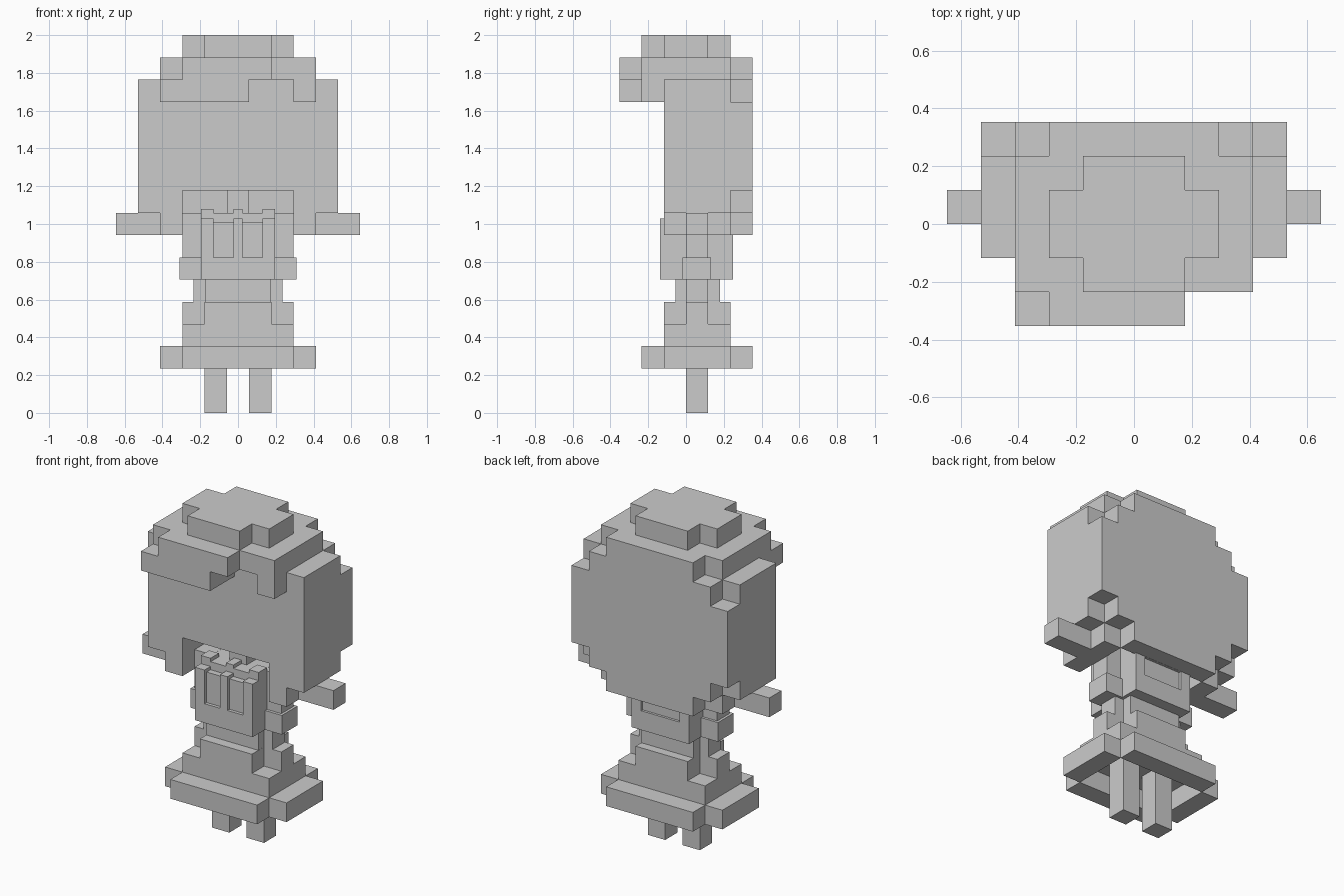
import bpy, bmesh, math
from itertools import product

if "Cube" in bpy.data.objects:
    bpy.data.objects.remove(bpy.data.objects["Cube"])

U = 2 / 17  # edge of one block

grey = bpy.data.materials.new("light_grey")
grey.diffuse_color = (0.6, 0.6, 0.6, 1)
grey.use_nodes = True
grey.node_tree.nodes["Principled BSDF"].inputs["Base Color"].default_value = grey.diffuse_color


def part(name, boxes, unit=U):
    """Fuse boxes (x0, x1, y0, y1, z0, z1) into one clean outer skin."""
    cuts = [sorted({round(b[2 * a + i] * unit, 5) for b in boxes for i in (0, 1)}) for a in range(3)]
    cells = set()
    for b in boxes:
        spans = []
        for a in range(3):
            lo, hi = (cuts[a].index(round(b[2 * a + i] * unit, 5)) for i in (0, 1))
            spans.append(range(lo, hi))
        cells.update(product(*spans))
    bm = bmesh.new()
    for c in cells:
        for a, s in product(range(3), (0, 1)):
            n = list(c)
            n[a] += 2 * s - 1
            if tuple(n) in cells:
                continue
            p, q = (a + 1) % 3, (a + 2) % 3
            vs = []
            for dp, dq in ((0, 0), (1, 0), (1, 1), (0, 1)):
                i = list(c)
                i[a] += s
                i[p] += dp
                i[q] += dq
                vs.append(bm.verts.new([cuts[k][i[k]] for k in range(3)]))
            bm.faces.new(vs if s else vs[::-1])
    bmesh.ops.remove_doubles(bm, verts=bm.verts[:], dist=1e-4)
    bmesh.ops.dissolve_limit(bm, angle_limit=math.radians(1), verts=bm.verts[:], edges=bm.edges[:])
    me = bpy.data.meshes.new(name)
    bm.to_mesh(me)
    bm.free()
    me.materials.append(grey)
    ob = bpy.data.objects.new(name, me)
    bpy.context.collection.objects.link(ob)


def wide(x, y0, y1, z0, z1):
    """Box centred across x."""
    return (-x, x, y0, y1, z0, z1)


def pair(x0, x1, *rest):
    """Box and its mirror image across x."""
    return [(x0, x1, *rest), (-x1, -x0, *rest)]


# Legs and skirt
part("legs", pair(0.5, 1.5, 0, 1, 0, 3))
part("skirt_hem", [wide(2.5, -2, -1, 2, 3), wide(2.5, 2, 3, 2, 3)] + pair(2.5, 3.5, -1, 2, 2, 3))
part("skirt", [wide(2.5, -1, 2, 3, 4), wide(1.5, -1, 2, 4, 5), wide(2.5, 0, 1, 4, 5)])

# Waist, torso and outstretched arms
part("waist", [wide(0.176, -0.055, 0.18, 5 * U, 6 * U), wide(0.235, 0, U, 5 * U, 6 * U)], 1)
part("torso", [wide(0.176, -0.118, -0.08, 0.71, 1.01), wide(0.176, -0.08, 0.235, 0.71, 9 * U)], 1)
part("arms", pair(1.5, 2.5, 0, 1, 6, 9) + pair(2.5, 5.5, 0, 1, 8, 9))
part("neck", [wide(0.5, 0, 1, 9, 10)])

# Jacket panels, straps and cuffs
strips = [(-0.196, -0.13), (-0.025, 0.025), (0.13, 0.196)]
jacket = [wide(0.196, -0.138, 0.25, 6 * U, 7 * U)]
for a, b in strips:
    jacket += [(a, b, -0.138, -0.08, 7 * U, 1.03), (a, b, -0.08, 0, 7 * U, 1.08)]
jacket += pair(0.13, 0.196, 0, 0.25, 7 * U, 1.03)
jacket += [wide(0.13, 0.2, 0.25, 0.94, 1.03)]
part("jacket", jacket, 1)
part("cuffs", pair(0.15, 0.31, -0.018, 0.133, 6 * U, 7 * U), 1)

# Head with stepped back and side locks
part("head", [
    wide(4.5, -1, 2, 10, 15),
    wide(4.5, 2, 3, 10, 14),
    wide(3.5, 2, 3, 9, 15),
    wide(2.5, 2, 3, 8, 16),
] + pair(2.5, 4.5, -1, 2, 9, 10) + pair(2.5, 3.5, -1, 2, 8, 9))

# Hair crown, fringe and front lock
part("hair", [
    wide(3.5, -2, 2, 15, 16),
    wide(2.5, -1, 1, 16, 17),
    wide(1.5, -2, 2, 16, 17),
    (-2.5, 1.5, -3, -2, 15, 16),
    (-3.5, 0.5, -3, -1, 14, 15),
    (2.5, 3.5, -2, -1, 14, 15),
])
